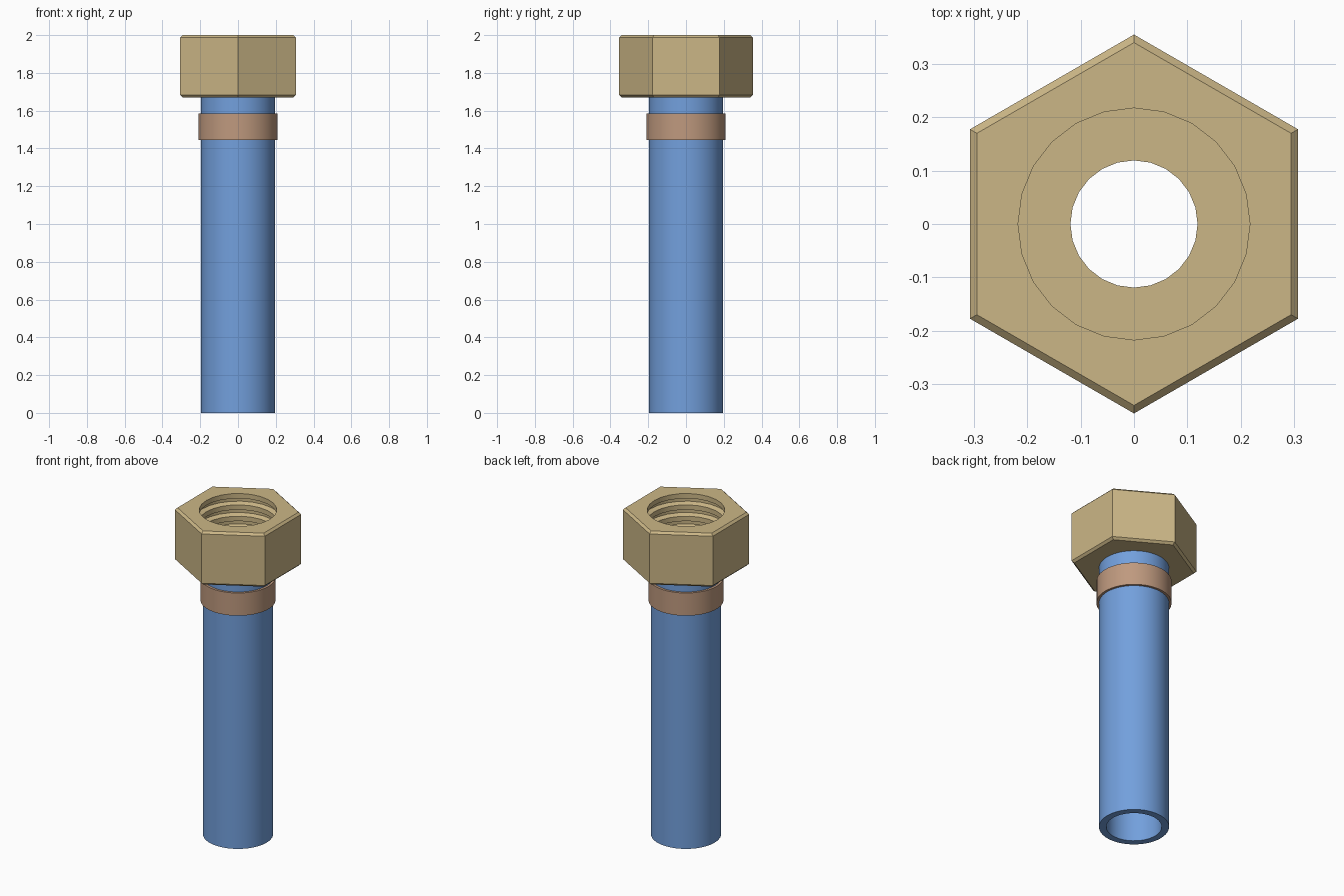
import bpy, bmesh
from math import cos, sin, pi, radians

if "Cube" in bpy.data.objects:
    bpy.data.objects.remove(bpy.data.objects["Cube"])


def material(name, color):
    m = bpy.data.materials.new(name)
    m.diffuse_color = color
    m.use_nodes = True
    m.node_tree.nodes["Principled BSDF"].inputs["Base Color"].default_value = m.diffuse_color
    return m


def lathe(name, profile, sides, mat):
    """Revolve a closed loop of (radius, z, is_hex) points around z."""
    bm = bmesh.new()
    rings = []
    for i in range(sides):
        a = 2 * pi * i / sides
        # angle from the middle of the hexagon side; corners lie on +y and -y
        off = (a + pi / 6) % (pi / 3) - pi / 6
        ring = []
        for r, z, is_hex in profile:
            rad = r / cos(off) if is_hex else r
            ring.append(bm.verts.new((rad * cos(a), rad * sin(a), z)))
        rings.append(ring)
    n = len(profile)
    for i in range(sides):
        p, q = rings[i], rings[(i + 1) % sides]
        for j in range(n):
            k = (j + 1) % n
            bm.faces.new((p[j], q[j], q[k], p[k]))
    bmesh.ops.recalc_face_normals(bm, faces=bm.faces)
    mesh = bpy.data.meshes.new(name)
    bm.to_mesh(mesh)
    bm.free()
    mesh.materials.append(mat)
    ob = bpy.data.objects.new(name, mesh)
    bpy.context.collection.objects.link(ob)
    bpy.context.view_layer.objects.active = ob
    ob.select_set(True)
    bpy.ops.object.shade_smooth_by_angle(angle=radians(25))
    ob.select_set(False)
    return ob


def sleeve(name, inner, outer, z0, z1, mat):
    return lathe(name, [(inner, z0, 0), (outer, z0, 0), (outer, z1, 0), (inner, z1, 0)], 48, mat)


blue = material("blue_pipe", (0.17, 0.35, 0.72, 1))
copper = material("copper", (0.52, 0.32, 0.21, 1))
brass = material("brass", (0.60, 0.47, 0.24, 1))

# Pipe and compression ring
sleeve("pipe", 0.155, 0.196, 0.0, 1.68, blue)
sleeve("compression_ring", 0.1955, 0.21, 1.445, 1.585, copper)

# Hexagonal nut: chamfered outside, grooved bore, floor with a smaller hole
BOT, TOP, CH = 1.67, 2.0, 0.013
APO, BORE, ROOT = 0.307, 0.217, 0.245
profile = [(0.119, BOT, 0), (APO - CH, BOT, 1), (APO, BOT + CH, 1),
           (APO, TOP - CH, 1), (APO - CH, TOP, 1), (BORE, TOP, 0)]
PITCH = 0.07
for t in range(4):
    z = TOP - 0.03 - t * PITCH
    profile += [(BORE, z, 0), (ROOT, z - 0.01, 0), (ROOT, z - 0.03, 0), (BORE, z - 0.04, 0)]
profile += [(BORE, BOT + 0.035, 0), (0.119, BOT + 0.035, 0)]
lathe("hex_nut", profile, 24, brass)
